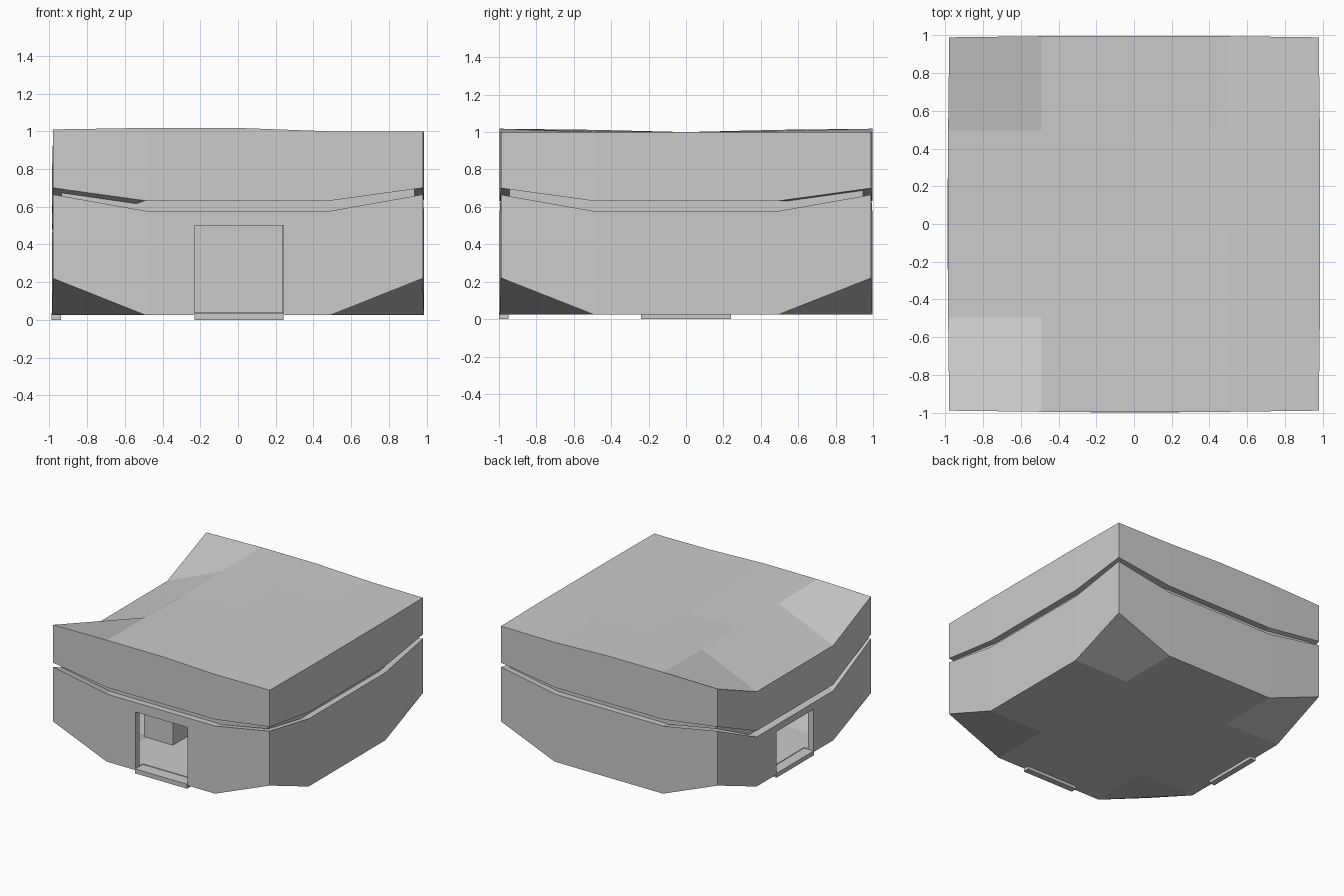
import bpy, bmesh

if "Cube" in bpy.data.objects:
    bpy.data.objects.remove(bpy.data.objects["Cube"])

def slab(name, hx, hy, low, high, bulge=0.0):
    """Closed block on a 4 x 4 grid; low/high give heights by grid index -2..2."""
    bm = bmesh.new()
    R = range(-2, 3)
    layers = []
    for fn in (low, high):
        v = {}
        for i in R:
            for j in R:
                x, y = hx * i / 2, hy * j / 2
                if abs(j) == 2 and abs(i) < 2:
                    y += bulge * j / 2
                if abs(i) == 2 and abs(j) < 2:
                    x += bulge * i / 2
                v[i, j] = bm.verts.new((x, y, fn(i, j)))
        layers.append(v)
    b, t = layers
    for i in range(-2, 2):
        for j in range(-2, 2):
            q = [(i, j), (i + 1, j), (i + 1, j + 1), (i, j + 1)]
            bm.faces.new([t[k] for k in q])
            bm.faces.new([b[k] for k in reversed(q)])
        for s in (-2, 2):
            for a, c in (((i, s), (i + 1, s)), ((s, i), (s, i + 1))):
                bm.faces.new([b[a], b[c], t[c], t[a]])
    bmesh.ops.recalc_face_normals(bm, faces=bm.faces)
    me = bpy.data.meshes.new(name)
    bm.to_mesh(me)
    bm.free()
    ob = bpy.data.objects.new(name, me)
    bpy.context.collection.objects.link(ob)
    return ob

def box(name, lo, hi):
    bpy.ops.mesh.primitive_cube_add(size=1, location=[(a + b) / 2 for a, b in zip(lo, hi)])
    ob = bpy.context.object
    ob.name = name
    ob.scale = [b - a for a, b in zip(lo, hi)]
    return ob

def cut(target, cutter):
    m = target.modifiers.new("cut", 'BOOLEAN')
    m.operation, m.solver, m.object = 'DIFFERENCE', 'EXACT', cutter
    cutter.hide_render = True
    cutter.hide_set(True)

def seam(corner, mid, left):
    """Seam height: high at the corners, lowered on the left side."""
    def fn(i, j):
        if abs(i) == 2 and abs(j) == 2:
            return corner
        return left if i == -2 else mid
    return fn

def floor(i, j):
    return 0.22 if abs(i) == 2 and abs(j) == 2 else 0.025

def roof_top(i, j):
    if i == -2:
        return 1.01 if abs(j) == 2 else 0.80
    if abs(j) == 2:
        return {-1: 1.018, 0: 1.018}.get(i, 1.0)
    if abs(j) == 1 and i < 1:
        return 1.012 if i == -1 else 1.006
    return 1.0

wall_top = seam(0.665, 0.578, 0.43)
roof_low = seam(0.70, 0.632, 0.48)

# Lower walls, hollowed, with a front and a left doorway
walls = slab("lower_walls", 0.98, 0.99, floor, wall_top, 0.006)
cut(walls, slab("room_cutter", 0.935, 0.945, lambda i, j: floor(i, j) + 0.015,
                lambda i, j: wall_top(i, j) - 0.03))
cut(walls, box("front_door_cutter", (-0.23, -1.1, 0.035), (0.24, -0.9, 0.50)))
cut(walls, box("left_door_cutter", (-1.1, -0.24, 0.035), (-0.9, 0.24, 0.375)))

# Roof block and the recessed band beneath it
slab("roof", 0.98, 0.99, roof_low, roof_top, 0.006)
slab("recessed_band", 0.935, 0.945, lambda i, j: wall_top(i, j) - 0.01,
     lambda i, j: roof_low(i, j) + 0.01)

# Door thresholds
box("front_threshold", (-0.23, -1.0, 0.0), (0.24, -0.95, 0.036))
box("left_threshold", (-0.988, -0.24, 0.0), (-0.94, 0.24, 0.036))

# Inside pillars
for sx in (-1, 1):
    for sy in (-1, 1):
        box("pillar", (sx * 0.365 - 0.13, sy * 0.375 - 0.13, 0.035),
            (sx * 0.365 + 0.13, sy * 0.375 + 0.13, 0.57))
